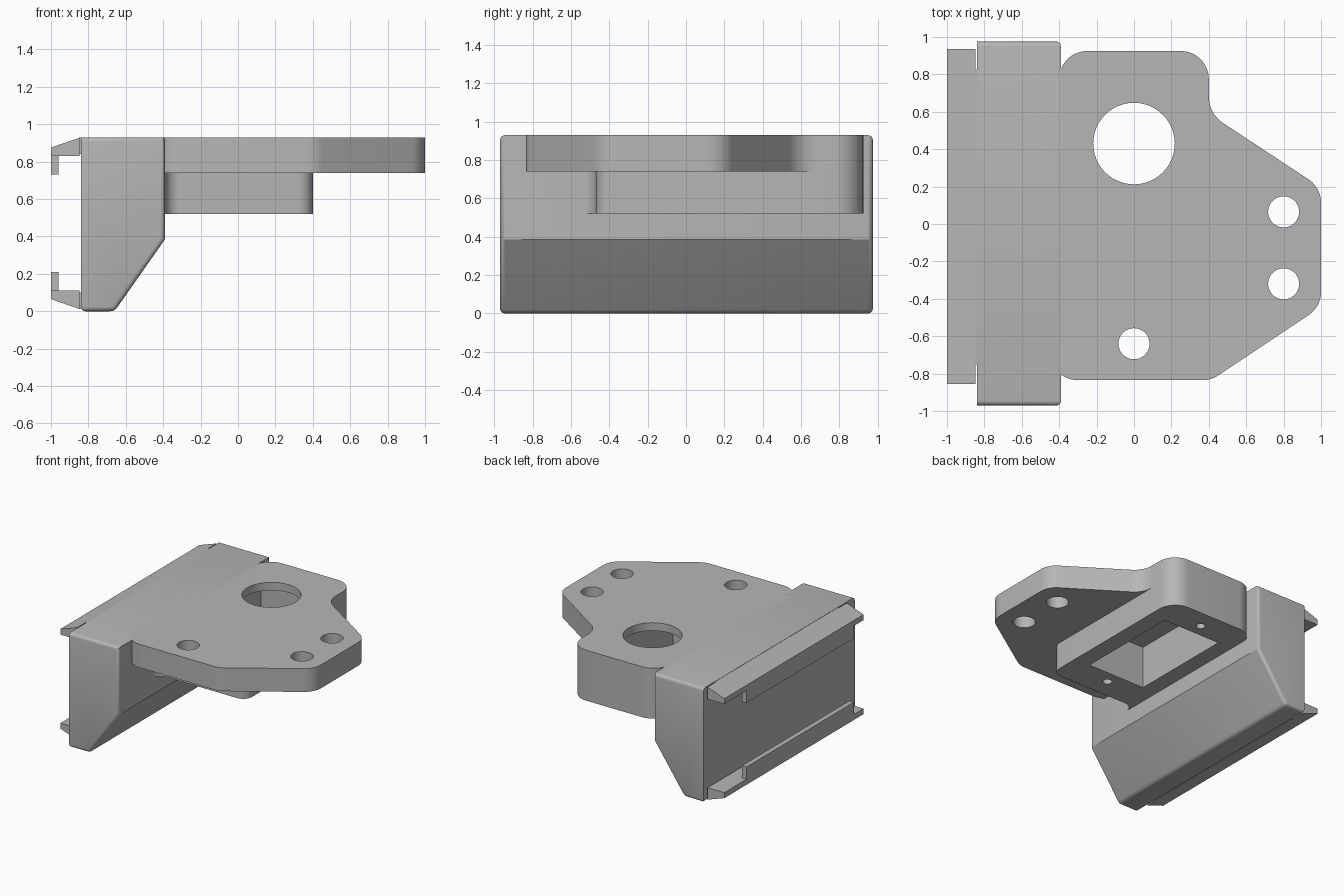
import bpy, bmesh, math
from mathutils import Vector

if "Cube" in bpy.data.objects:
    bpy.data.objects.remove(bpy.data.objects["Cube"])

grey = bpy.data.materials.new("plain_grey")
grey.diffuse_color = (0.47, 0.47, 0.47, 1)
grey.use_nodes = True
grey.node_tree.nodes["Principled BSDF"].inputs["Base Color"].default_value = grey.diffuse_color


def rounded(points, steps=10):
    """Turn (x, y, radius) corners into an outline with rounded corners."""
    out = []
    for i, (x, y, r) in enumerate(points):
        p = Vector((x, y))
        if r == 0:
            out.append((x, y))
            continue
        a = (Vector(points[i - 1][:2]) - p).normalized()
        b = (Vector(points[(i + 1) % len(points)][:2]) - p).normalized()
        half = a.angle(b) / 2
        centre = p + (a + b).normalized() * (r / math.sin(half))
        start = p + a * (r / math.tan(half)) - centre
        end = p + b * (r / math.tan(half)) - centre
        turn = math.atan2(start.x * end.y - start.y * end.x, start.dot(end))
        for k in range(steps + 1):
            t = turn * k / steps
            c, s = math.cos(t), math.sin(t)
            out.append((centre.x + start.x * c - start.y * s,
                        centre.y + start.x * s + start.y * c))
    return out


def prism(name, outline, lo, hi, axis="z"):
    """Extrude an outline along z (xy outline) or y (xz outline)."""
    place = (lambda u, v, h: (u, v, h)) if axis == "z" else (lambda u, v, h: (u, h, v))
    bm = bmesh.new()
    low = [bm.verts.new(place(u, v, lo)) for u, v in outline]
    top = [bm.verts.new(place(u, v, hi)) for u, v in outline]
    bm.faces.new(low)
    bm.faces.new(top)
    n = len(outline)
    for i in range(n):
        j = (i + 1) % n
        bm.faces.new((low[i], low[j], top[j], top[i]))
    bmesh.ops.recalc_face_normals(bm, faces=bm.faces)
    mesh = bpy.data.meshes.new(name)
    bm.to_mesh(mesh)
    bm.free()
    mesh.materials.append(grey)
    ob = bpy.data.objects.new(name, mesh)
    bpy.context.collection.objects.link(ob)
    return ob


def rect(x0, x1, y0, y1):
    return [(x0, y0), (x1, y0), (x1, y1), (x0, y1)]


def hole(x, y, r, lo, hi, sides=48):
    ring = [(x + r * math.cos(math.tau * i / sides), y + r * math.sin(math.tau * i / sides))
            for i in range(sides)]
    return prism("hole_cutter", ring, lo, hi)


def activate(ob):
    bpy.ops.object.select_all(action="DESELECT")
    ob.select_set(True)
    bpy.context.view_layer.objects.active = ob


def cut(ob, cutters):
    activate(ob)
    for c in cutters:
        mod = ob.modifiers.new("cut", "BOOLEAN")
        mod.operation, mod.solver, mod.object = "DIFFERENCE", "EXACT", c
        bpy.ops.object.modifier_apply(modifier=mod.name)
        bpy.data.objects.remove(c)


def smooth(ob):
    activate(ob)
    bpy.ops.object.shade_smooth_by_angle(angle=math.radians(30))


# Mounting block with sloped underside; edges softened except on the back and plate joint
block = prism("mounting_block",
              [(-0.84, 0), (-0.66, 0), (-0.39, 0.385), (-0.39, 0.93), (-0.84, 0.93)],
              -0.97, 0.975, "y")
bm = bmesh.new()
bm.from_mesh(block.data)
soft = []
for e in bm.edges:
    a, b = (v.co for v in e.verts)
    on_back = a.x < -0.83 and b.x < -0.83 and a.z > -1 and abs(a.z - b.z) > 0.1
    joint = abs(a.y - b.y) > 0.1 and a.z > 0.3
    if not on_back and not joint:
        soft.append(e)
bmesh.ops.bevel(bm, geom=soft, offset=0.025, segments=4, profile=0.5, affect="EDGES")
bm.to_mesh(block.data)
bm.free()
smooth(block)

# Top plate with its bore, bolt holes and the upper part of the pocket
plate = prism("top_plate", rounded([
    (-0.45, -0.835, 0.15), (0.412, -0.835, 0.15), (1, -0.443, 0.15), (1, 0.195, 0.15),
    (0.40, 0.59, 0.17), (0.40, 0.925, 0.15), (-0.40, 0.925, 0.15),
    (-0.40, 0.5, 0), (-0.45, 0.5, 0)]), 0.74, 0.93)
pocket = rect(-0.26, 0.26, -0.205, 0.665)
cut(plate, [prism("pocket_cutter", pocket, 0.6, 0.865), hole(0, 0.43, 0.218, 0.8, 1)]
    + [hole(x, y, 0.083, 0.6, 1) for x, y in ((0, -0.64), (0.8, 0.065), (0.8, -0.32))])
smooth(plate)

# Housing below the plate, blended into the block, with pocket and two screw holes
housing = prism("lower_housing", rounded([
    (-0.45, -0.56, 0), (-0.39, -0.56, 0), (-0.39, -0.47, 0.08), (0.40, -0.47, 0.08),
    (0.40, 0.925, 0.15), (-0.40, 0.925, 0.15), (-0.40, 0.5, 0), (-0.45, 0.5, 0)]), 0.52, 0.74)
cut(housing, [prism("pocket_cutter", pocket, 0.4, 0.9)]
    + [hole(0, y, 0.035, 0.4, 0.7, 24) for y in (-0.31, 0.77)])
smooth(housing)

# Rail hooks on the back: wedge arm, narrow neck and turned-in lip, mirrored top to bottom
for side in ("upper", "lower"):
    def flip(pts):
        return pts if side == "upper" else [(x, 0.94 - z) for x, z in pts]
    prism(side + "_hook_arm", flip([(-1, 0.83), (-0.848, 0.83), (-0.848, 0.928), (-1, 0.875)]),
          -0.855, 0.935, "y")
    prism(side + "_hook_neck", flip(rect(-0.848, -0.84, 0.84, 0.928)), -0.75, 0.825, "y")
    prism(side + "_hook_lip", flip(rect(-1, -0.96, 0.73, 0.83)), -0.73, 0.65, "y")
